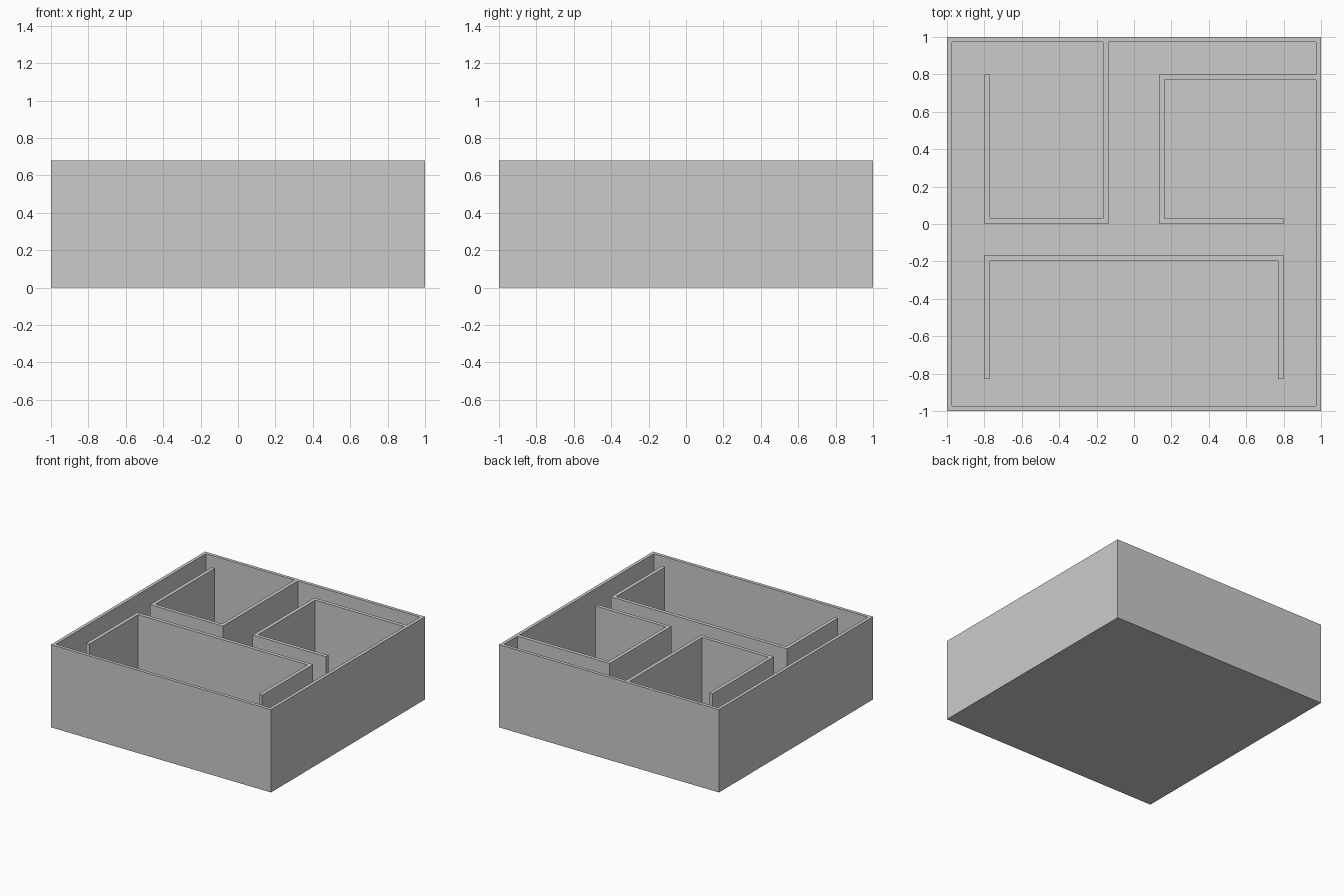
import bpy, bmesh

if "Cube" in bpy.data.objects:
    bpy.data.objects.remove(bpy.data.objects["Cube"])

T = 0.03      # wall and floor thickness
H = 0.68      # overall height


def prism(name, outline, z0, z1):
    """Extrude a flat outline (counter-clockwise) from z0 to z1."""
    bm = bmesh.new()
    face = bm.faces.new([bm.verts.new((x, y, z0)) for x, y in outline])
    up = bmesh.ops.extrude_face_region(bm, geom=[face], use_keep_orig=True)
    for v in up["geom"]:
        if isinstance(v, bmesh.types.BMVert):
            v.co.z = z1
    bmesh.ops.recalc_face_normals(bm, faces=bm.faces)
    mesh = bpy.data.meshes.new(name)
    bm.to_mesh(mesh)
    bm.free()
    obj = bpy.data.objects.new(name, mesh)
    bpy.context.collection.objects.link(obj)
    return obj


# Outer block that becomes the floor, perimeter and attached partitions
shell = prism("house_shell", [(-1, -1), (1, -1), (1, 1), (-1, 1)], 0, H)

# Open space, traced around the two partitions attached to the perimeter
E = 0.973
room_space = prism("room_space_cutter", [
    (-E, -E), (E, -E),
    # right room partition
    (E, 0.77), (0.163, 0.77), (0.163, T), (0.8, T),
    (0.8, 0), (0.133, 0), (0.133, 0.8), (E, 0.8),
    # left room partition
    (E, E), (-0.137, E), (-0.137, 0), (-0.8, 0), (-0.8, 0.8),
    (-0.77, 0.8), (-0.77, T), (-0.167, T), (-0.167, E), (-E, E),
], T, H + 0.2)
room_space.hide_render = True

cut = shell.modifiers.new("hollow", "BOOLEAN")
cut.operation = "DIFFERENCE"
cut.solver = "EXACT"
cut.object = room_space
bpy.context.view_layer.objects.active = shell
shell.select_set(True)
bpy.ops.object.modifier_apply(modifier=cut.name)
bpy.data.objects.remove(room_space)

# Free-standing three-sided front room partition
prism("front_room_partition", [
    (-0.8, -0.83), (-0.77, -0.83), (-0.77, -0.197), (0.77, -0.197),
    (0.77, -0.83), (0.8, -0.83), (0.8, -0.167), (-0.8, -0.167),
], T, H)
